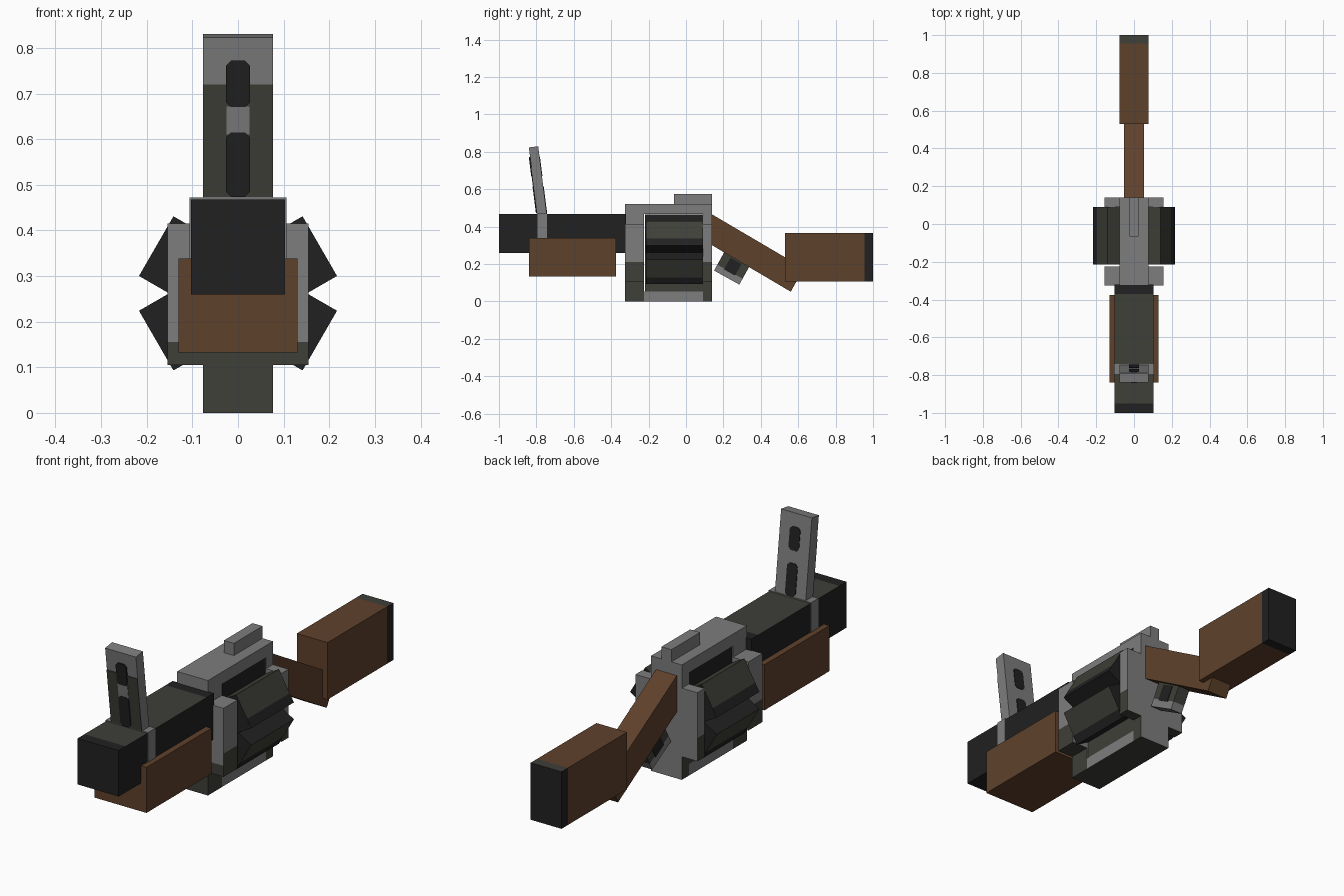
import bpy, bmesh, math
from mathutils import Vector

cube = bpy.data.objects.get("Cube")
if cube:
    bpy.data.objects.remove(cube, do_unlink=True)

# Flat colours
COLOURS = {
    "steel_grey": (0.205, 0.205, 0.205),
    "gun_black": (0.015, 0.015, 0.015),
    "dark_olive": (0.048, 0.050, 0.039),
    "wood_brown": (0.114, 0.053, 0.024),
}
MATS = {}
for mat_name, rgb in COLOURS.items():
    m = bpy.data.materials.new(mat_name)
    m.use_nodes = True
    m.diffuse_color = (*rgb, 1)
    bsdf = m.node_tree.nodes["Principled BSDF"]
    bsdf.inputs["Base Color"].default_value = (*rgb, 1)
    bsdf.inputs["Roughness"].default_value = 0.8
    MATS[mat_name] = m
GREY, BLACK, OLIVE, BROWN = COLOURS


def prism(name, pts, axis, lo, hi, colour, cuts=(), shear=None):
    """Extrude a 2D profile along x (points are y,z) or y (points are x,z).
    cuts: (axis index, value) loops; colour: name or rule(centre, normal)."""
    bm = bmesh.new()
    if axis == "x":
        verts = [bm.verts.new((lo, a, b)) for a, b in pts]
        step = Vector((hi - lo, 0, 0))
    else:
        verts = [bm.verts.new((a, lo, b)) for a, b in pts]
        step = Vector((0, hi - lo, 0))
    face = bm.faces.new(verts)
    new = bmesh.ops.extrude_face_region(bm, geom=[face])["geom"]
    bmesh.ops.translate(bm, vec=step, verts=[g for g in new if isinstance(g, bmesh.types.BMVert)])
    for index, value in cuts:
        co, no = Vector(), Vector()
        co[index], no[index] = value, 1
        bmesh.ops.bisect_plane(bm, geom=bm.verts[:] + bm.edges[:] + bm.faces[:],
                               plane_co=co, plane_no=no)
    if shear:
        for v in bm.verts:
            v.co.y += shear(v.co.z)
    bmesh.ops.recalc_face_normals(bm, faces=bm.faces)
    bm.normal_update()
    names = []
    for f in bm.faces:
        c = colour if isinstance(colour, str) else colour(f.calc_center_median(), f.normal)
        if c not in names:
            names.append(c)
        f.material_index = names.index(c)
    mesh = bpy.data.meshes.new(name)
    bm.to_mesh(mesh)
    bm.free()
    for c in names:
        mesh.materials.append(MATS[c])
    obj = bpy.data.objects.new(name, mesh)
    bpy.context.collection.objects.link(obj)
    return obj


def box(name, half_x, y, z, colour, cuts=()):
    pts = [(y[0], z[0]), (y[1], z[0]), (y[1], z[1]), (y[0], z[1])]
    return prism(name, pts, "x", -half_x, half_x, colour, cuts)


# Barrel, with an olive panel along its top
box("barrel", 0.103, (-1.0, -0.32), (0.26, 0.468),
    lambda c, n: OLIVE if n.z > 0.5 and -0.95 < c.y < -0.37 else BLACK,
    [(1, -0.95), (1, -0.37)])
box("foregrip", 0.13, (-0.84, -0.375), (0.132, 0.338), BROWN)

# Frame: cross-shaped end plates joined by a top bar and a bottom bar
W, N = 0.155, 0.077
side = [(N, 0.0), (N, 0.105), (W, 0.105), (W, 0.415), (N, 0.415), (N, 0.52)]
cross = side + [(-x, z) for x, z in reversed(side)]


def plate_rule(c, n):
    if n.y > 0.5:
        return GREY
    limit = 0.155 if n.y < -0.5 else 0.21
    return OLIVE if c.z < limit else GREY


for name, lo, hi in (("frame_front_plate", -0.325, -0.225), ("frame_rear_plate", 0.09, 0.14)):
    prism(name, cross, "y", lo, hi, plate_rule, [(2, 0.155), (2, 0.21)])
box("frame_top_bar", N, (-0.225, 0.09), (0.467, 0.52), GREY)
box("frame_bottom_bar", N, (-0.225, 0.09), (0.0, 0.053),
    lambda c, n: OLIVE if n.z < -0.5 else GREY)
box("rear_sight", 0.025, (-0.065, 0.14), (0.52, 0.575), GREY)

# Cylinder: one upright block and four slanted chamber blocks
CZ, R, H = 0.262, 0.207, 0.0755
box("cylinder_core", H, (-0.22, 0.09), (0.054, 0.466),
    lambda c, n: OLIVE if c.z < 0.25 and abs(n.y) < 0.5 else BLACK, [(2, 0.25)])
for label, angle in (("upper_left", 30), ("upper_right", 150),
                     ("lower_left", -30), ("lower_right", -150)):
    a = math.radians(angle)
    out = Vector((math.cos(a), math.sin(a)))
    up = Vector((-out.y, out.x)) * (1 if out.x > 0 else -1)
    profile = [(p.x, p.y + CZ) for p in (-up * H, out * R - up * H, out * R - up * H * 0.45,
                                         out * R + up * H, up * H)]

    def chamber_rule(c, n, out=out, up=up, upper=angle in (30, 150)):
        d = Vector((n.x, n.z))
        rel = Vector((c.x, c.z - CZ))
        if d.dot(out) > 0.9 and rel.dot(up) > -H * 0.45:
            return OLIVE
        return OLIVE if upper and d.dot(up) > 0.9 else BLACK

    prism("chamber_" + label, profile, "y", -0.215, 0.09, chamber_rule)

# Folding front sight: band on the barrel, leaning leaf, painted faces and slots
box("sight_band", 0.106, (-0.795, -0.742), (0.335, 0.472), GREY)
box_pts = [(-0.795, 0.468), (-0.745, 0.468), (-0.79, 0.83), (-0.84, 0.823)]
prism("sight_leaf", box_pts, "x", -N, N, GREY)


def lean(z):
    return -0.045 * (z - 0.468) / 0.355


def leaf_plate(name, half, z0, z1, y0, y1, colour, ch=0.0):
    right = [(half - ch, z0), (half, z0 + ch), (half, z1 - ch), (half - ch, z1)]
    if ch == 0:
        right = [(half, z0), (half, z1)]
    pts = right + [(-x, z) for x, z in reversed(right)]
    prism(name, pts, "y", y0, y1, colour, shear=lean)


leaf_plate("sight_leaf_front_panel", N, 0.473, 0.72, -0.798, -0.794, OLIVE)
leaf_plate("sight_leaf_bridge", 0.025, 0.61, 0.672, -0.800, -0.794, GREY)
for label, z0, z1 in (("upper", 0.67, 0.772), ("lower", 0.473, 0.615)):
    leaf_plate("sight_slot_front_" + label, 0.026, z0, z1, -0.802, -0.794, BLACK, 0.011)
    leaf_plate("sight_slot_back_" + label, 0.026, z0, z1, -0.747, -0.742, BLACK, 0.011)

# Stock: slanted neck and butt with a dark end pad
prism("stock_neck", [(0.14, 0.465), (0.14, 0.30), (0.56, 0.052), (0.63, 0.177)],
      "x", -0.052, 0.052, BROWN)


def stock_rule(c, n):
    if c.y < 0.955:
        return BROWN
    return OLIVE if n.z > 0.5 else BLACK


box("stock_butt", N, (0.53, 1.0), (0.107, 0.365), stock_rule, [(1, 0.955)])

# Trigger guard hanging square to the neck
origin = Vector((0.15, 0.165))
along, rise = Vector((0.135, -0.075)), Vector((0.05, 0.09))


def guard(name, u0, u1, v0, v1, half, colour):
    pts = [tuple(origin + along * u + rise * v)
           for u, v in ((u0, v0), (u1, v0), (u1, v1), (u0, v1))]
    prism(name, pts, "x", -half, half, colour)


guard("trigger_guard", 0, 1, 0.35, 1.08, 0.03, OLIVE)
guard("trigger_guard_base", 0, 1, 0, 0.35, 0.03, GREY)
guard("trigger_guard_opening", 0.28, 0.72, 0.3, 1.0, 0.033, BLACK)
